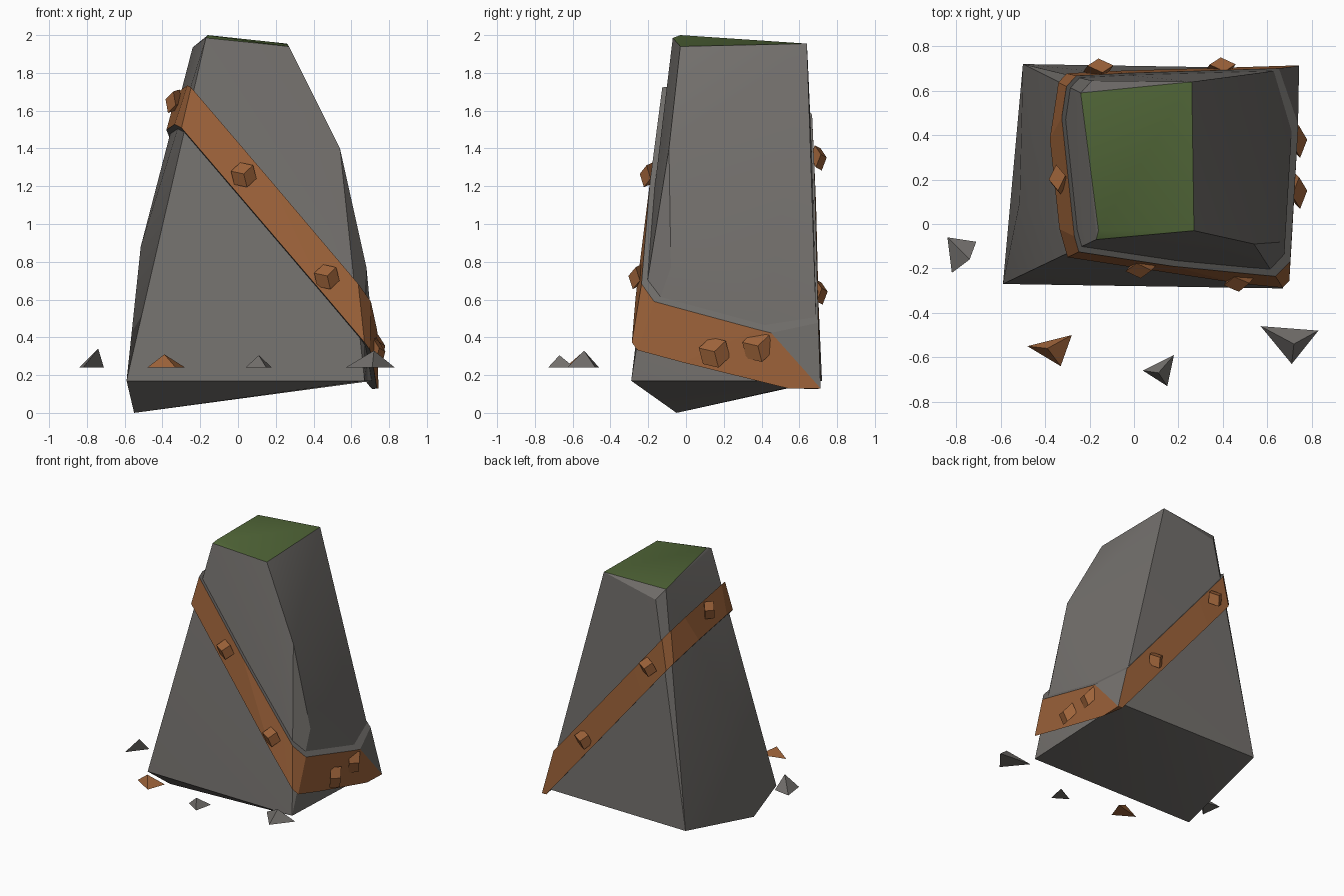
import bpy, bmesh, math
from mathutils import Vector, Matrix

if "Cube" in bpy.data.objects:
    bpy.data.objects.remove(bpy.data.objects["Cube"])


def material(name, rgb):
    m = bpy.data.materials.new(name)
    m.diffuse_color = (*rgb, 1)
    m.use_nodes = True
    m.node_tree.nodes["Principled BSDF"].inputs["Base Color"].default_value = m.diffuse_color
    return m


GREY = material("stone grey", (0.17, 0.16, 0.15))
OCHRE = material("ochre", (0.34, 0.125, 0.042))
GREEN = material("moss green", (0.08, 0.13, 0.038))


def hull(points):
    bm = bmesh.new()
    for p in points:
        bm.verts.new(p)
    bmesh.ops.convex_hull(bm, input=bm.verts[:])
    bmesh.ops.delete(bm, geom=[v for v in bm.verts if not v.link_faces], context='VERTS')
    bmesh.ops.recalc_face_normals(bm, faces=bm.faces[:])
    return bm


def finish(bm, name, mats):
    me = bpy.data.meshes.new(name)
    bm.to_mesh(me)
    bm.free()
    ob = bpy.data.objects.new(name, me)
    bpy.context.collection.objects.link(ob)
    for m in mats:
        me.materials.append(m)
    return ob


# standing stone: bottom ring, low tip, side bulges, crown
ROCK = [(-0.59, -0.27, 0.17), (0.67, -0.29, 0.17), (0.715, 0.70, 0.17), (-0.50, 0.72, 0.17),
        (-0.55, -0.05, 0.0),
        (0.54, -0.09, 1.40), (0.68, -0.08, 0.77), (0.71, 0.42, 0.46), (-0.515, 0.10, 0.88),
        (-0.17, -0.07, 1.985), (-0.16, -0.03, 2.0), (0.27, -0.03, 1.94),
        (0.26, 0.64, 1.955), (-0.24, 0.59, 1.935), (-0.19, 0.645, 1.86)]
bm = hull(ROCK)
for f in bm.faces:
    f.material_index = 1 if f.normal.z > 0.9 and f.calc_center_median().z > 1.9 else 0
stone = finish(bm, "standing_stone", [GREY, GREEN])
bpy.context.view_layer.objects.active = stone
stone.select_set(True)
bpy.ops.object.shade_smooth_by_angle(angle=math.radians(25))

# slanted band: slice of a slightly larger stone, grey lips
bm = hull([(0.15 + (x - 0.15) * 1.05, 0.45 + (y - 0.45) * 1.05, z - (0.04 if z < 0.3 else 0))
           for x, y, z in ROCK])
n = Vector((1.2, 0.2, 1)).normalized()
for height, side in ((1.40, 1), (1.12, -1)):
    bmesh.ops.bisect_plane(bm, geom=bm.verts[:] + bm.edges[:] + bm.faces[:],
                           plane_co=(0, 0, height), plane_no=n * side, clear_outer=True)
    bmesh.ops.holes_fill(bm, edges=[e for e in bm.edges if e.is_boundary])
bmesh.ops.recalc_face_normals(bm, faces=bm.faces[:])
for f in bm.faces:
    c = f.calc_center_median()
    bare_corner = c.x > 0.55 and c.y > 0.5 and f.normal.x > 0.5
    f.material_index = 1 if abs(f.normal.dot(n)) > 0.99 or bare_corner else 0
finish(bm, "slanted_band", [OCHRE, GREY])

# studs: flattened cubes with one corner pointing outward
STUDS = [((0.03, -0.20, 1.26), (0, -1, 0.12)), ((0.47, -0.26, 0.72), (0.05, -1, 0.12)),
         ((0.39, 0.705, 0.64), (0, 1, 0.05)), ((-0.16, 0.70, 1.35), (0, 1, 0.05)),
         ((0.735, 0.38, 0.35), (1, 0, 0.1)), ((0.735, 0.15, 0.32), (1, 0, 0.1)),
         ((-0.34, 0.20, 1.65), (-1, 0, 0.25))]
to_corner = Vector((1, 1, 1)).rotation_difference(Vector((0, 0, 1))).to_matrix().to_4x4()
for i, (pos, out) in enumerate(STUDS):
    r = 0.085 if i in (4, 5) else 0.07
    bm = bmesh.new()
    turn = Vector(out).to_track_quat('Z', 'Y').to_matrix().to_4x4()
    flat = Matrix.Diagonal((r / 0.816, r / 0.816, 0.045 / 0.866, 1))
    bmesh.ops.create_cube(bm, size=1, matrix=Matrix.Translation(pos) @ turn @ flat @ to_corner)
    finish(bm, f"stud_{i + 1}", [OCHRE])

# loose chips: small tetrahedra, three base corners and a peak
Z = 0.24
CHIPS = [([(-0.84, -0.06), (-0.71, -0.08), (-0.82, -0.22)], (-0.74, -0.16, 0.34), GREY),
         ([(-0.48, -0.55), (-0.28, -0.50), (-0.33, -0.64)], (-0.39, -0.56, 0.31), OCHRE),
         ([(0.04, -0.66), (0.18, -0.59), (0.15, -0.73)], (0.11, -0.67, 0.305), GREY),
         ([(0.57, -0.46), (0.83, -0.48), (0.71, -0.63)], (0.72, -0.54, 0.33), GREY)]
for i, (base, peak, mat) in enumerate(CHIPS):
    finish(hull([(x, y, Z) for x, y in base] + [peak]), f"chip_{i + 1}", [mat])
